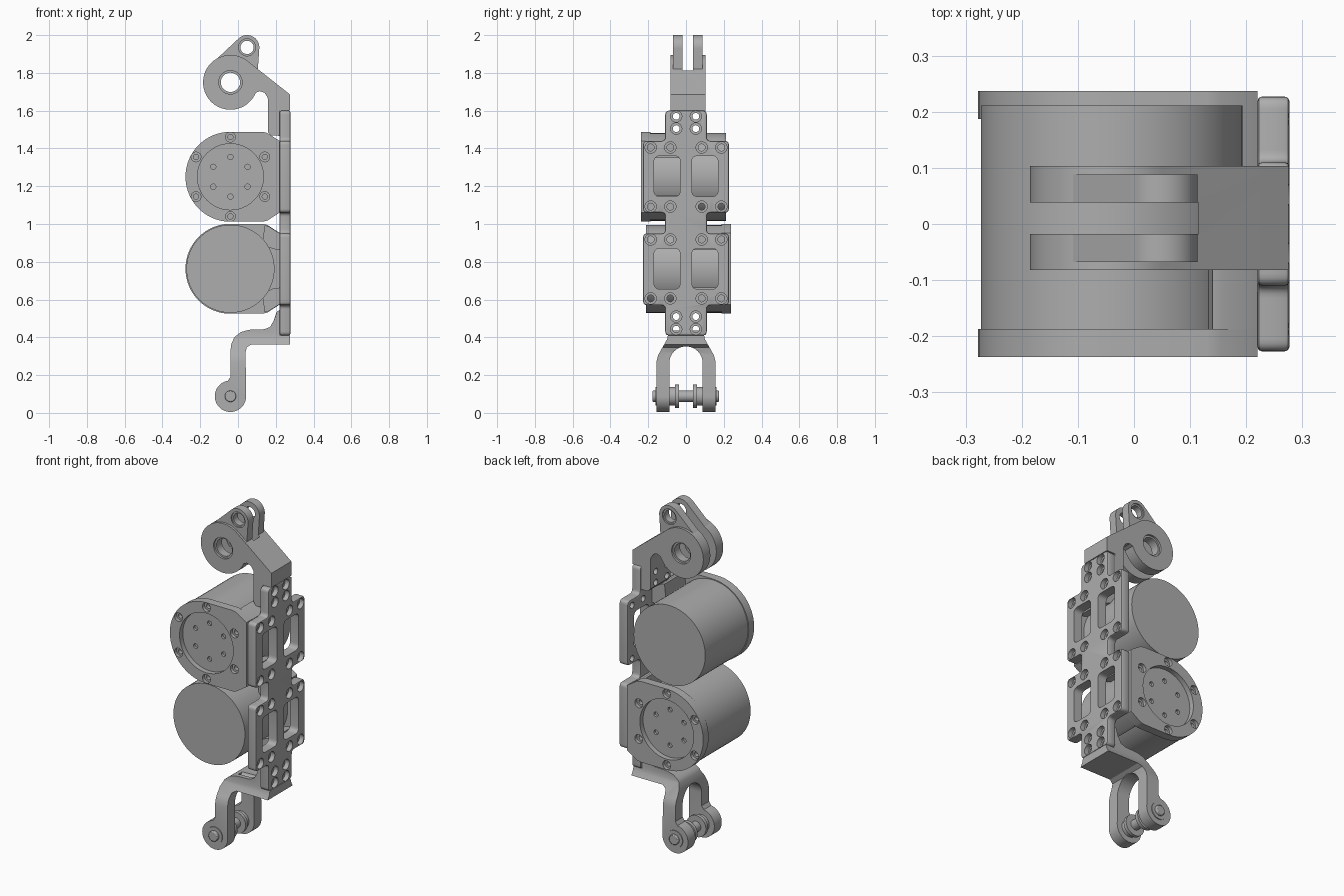
import bpy, bmesh
from math import sin, cos, pi, radians
from mathutils import Vector

if "Cube" in bpy.data.objects:
    bpy.data.objects.remove(bpy.data.objects["Cube"])

GREY = (0.42, 0.42, 0.42, 1)
metal = bpy.data.materials.new("grey metal")
metal.use_nodes = True
metal.diffuse_color = GREY
metal.node_tree.nodes["Principled BSDF"].inputs["Base Color"].default_value = GREY
made = []


def arc(cx, cy, r, start=0, end=360, n=48):
    """Points on an arc; a full turn leaves out the repeated end point."""
    last = n if end - start == 360 else n + 1
    angles = [radians(start + (end - start) * i / n) for i in range(last)]
    return [(cx + r * cos(t), cy + r * sin(t)) for t in angles]


def fillet(points, r, n=5):
    """Round every corner of a closed profile."""
    out = []
    for i, p in enumerate(points):
        p, a, b = Vector(p), Vector(points[i - 1]), Vector(points[(i + 1) % len(points)])
        s = p + (a - p).normalized() * min(r, (a - p).length * 0.45)
        e = p + (b - p).normalized() * min(r, (b - p).length * 0.45)
        for k in range(n + 1):
            t = k / n
            out.append(tuple(s * (1 - t) ** 2 + p * 2 * t * (1 - t) + e * t * t))
    return out


def hull(c1, r1, c2, r2):
    """Outline of a tapered link around two circles."""
    d = Vector(c2) - Vector(c1)
    from_x = d.angle_signed(Vector((1, 0))) * 180 / pi
    spread = 90 - math_asin((r1 - r2) / d.length)
    return (arc(*c2, r2, from_x - spread, from_x + spread, 32)
            + arc(*c1, r1, from_x + spread, from_x + 360 - spread, 48))


def math_asin(v):
    return 90 - Vector((v, (1 - v * v) ** 0.5)).angle(Vector((1, 0))) * 180 / pi


def solid(name, parts, bevel=0):
    """Extrude profiles along x (profile is y,z) or y (profile is x,z)."""
    bm = bmesh.new()
    for points, axis, a, b in parts:
        rings = []
        for d in (a, b):
            rings.append([bm.verts.new((d, u, v) if axis == "x" else (u, d, v)) for u, v in points])
        bm.faces.new(rings[0])
        bm.faces.new(rings[1][::-1])
        for i in range(len(points)):
            bm.faces.new((rings[0][i - 1], rings[0][i], rings[1][i], rings[1][i - 1]))
    bmesh.ops.recalc_face_normals(bm, faces=bm.faces)
    mesh = bpy.data.meshes.new(name)
    bm.to_mesh(mesh)
    bm.free()
    ob = bpy.data.objects.new(name, mesh)
    bpy.context.scene.collection.objects.link(ob)
    mesh.materials.append(metal)
    if bevel:
        mod = ob.modifiers.new("soft edges", "BEVEL")
        mod.width, mod.segments, mod.angle_limit = bevel, 2, radians(40)
    made.append(ob)
    return ob


def cut(ob, parts, operation="DIFFERENCE"):
    """Apply a boolean with temporary cutters."""
    cutter = solid("cutter", parts)
    made.remove(cutter)
    cutter.hide_render = True
    mod = ob.modifiers.new("cut", "BOOLEAN")
    mod.object, mod.operation, mod.solver = cutter, operation, "EXACT"
    bpy.context.view_layer.update()
    graph = bpy.context.evaluated_depsgraph_get()
    mesh = bpy.data.meshes.new_from_object(ob.evaluated_get(graph))
    ob.modifiers.clear()
    ob.data = mesh
    mesh.materials.clear()
    mesh.materials.append(metal)
    bpy.data.objects.remove(cutter)


def mirrored(half):
    return half + [(-u, v) for u, v in reversed(half)]


# Motors: one flange faces forward, the other backward
def motor(name, zc, s):
    cx = -0.04
    outline = arc(cx, zc, 0.238, 90, 270) + [
        (0.13, zc - 0.238), (0.155, zc - 0.232), (0.22, zc - 0.19),
        (0.22, zc + 0.19), (0.155, zc + 0.232), (0.13, zc + 0.238)]
    flange = solid(name + "_flange", [(outline, "y", -0.237 * s, -0.187 * s)])
    spots = [(cos(radians(30 + 60 * i)), sin(radians(30 + 60 * i))) for i in range(6)]

    def holes(ring, r, y0, y1):
        return [(arc(cx + ring * u, zc + ring * v, r, n=16), "y", y0 * s, y1 * s) for u, v in spots]

    cut(flange, [(arc(cx, zc, 0.175), "y", -0.26 * s, -0.207 * s)] + holes(0.21, 0.026, -0.26, -0.217))
    cut(flange, holes(0.105, 0.014, -0.25, -0.193) + holes(0.21, 0.014, -0.25, -0.195))
    solid(name + "_body", [(arc(cx, zc, 0.233, n=72), "y", -0.187 * s, 0.211 * s)])
    leg = [(0.13, 0.13), (0.14, 0.23), (0.16, 0.226), (0.22, 0.188), (0.22, 0.1), (0.185, 0.105)]
    solid(name + "_feet", [([(x, zc + k * z) for x, z in leg], "y", -0.19 * s, 0) for k in (1, -1)])


motor("upper_motor", 1.25, 1)
motor("lower_motor", 0.763, -1)

# Mounting plate with windows and counterbored holes
half = [(0.11, 0.41), (0.11, 0.57), (0.227, 0.57), (0.227, 0.95), (0.11, 0.95),
        (0.11, 1.06), (0.227, 1.06), (0.227, 1.44), (0.11, 1.44), (0.11, 1.6)]
plate = solid("mounting_plate", [(fillet(mirrored(half), 0.022), "x", 0.22, 0.277)], 0.008)
windows = []
for zc in (1.253, 0.763):
    for yc in (-0.1, 0.1):
        box = [(yc + a * 0.069, zc + b * 0.107) for a, b in ((-1, -1), (1, -1), (1, 1), (-1, 1))]
        windows.append((fillet(box, 0.03), "x", 0.1, 0.4))
cut(plate, windows)
end_spots = [(y, z) for y in (-0.052, 0.052) for z in (1.57, 1.505, 0.51, 0.443)]
spots = end_spots + [(k * y, z) for y in (0.083, 0.187) for k in (1, -1)
                     for z in (1.405, 1.092, 0.918, 0.606)]
bores = [(arc(y, z, 0.018, n=20), "x", 0.1, 0.4) for y, z in spots]
end_bores = [(arc(y, z, 0.018, n=20), "x", 0.05, 0.4) for y, z in end_spots]
cut(plate, [(arc(y, z, 0.03, n=24), "x", 0.25, 0.4) for y, z in spots])
cut(plate, bores)

# Upper bracket: thick knuckle arm and thinner link lugs, split by a slot
BIG, SMALL = (-0.04, 1.75), (0.048, 1.935)
slot = ([(-0.3, 1.5), (0.115, 1.5), (0.115, 2.1), (-0.3, 2.1)], "y", -0.018, 0.038)
arm_outline = arc(*BIG, 0.145, 51, 328) + [
    (0.095, 1.695), (0.115, 1.703), (0.14, 1.695), (0.157, 1.67), (0.16, 1.64), (0.16, 1.485),
    (0.175, 1.468), (0.22, 1.467), (0.22, 1.602), (0.275, 1.602), (0.275, 1.686)]
arm = solid("upper_bracket_arm", [(arm_outline, "y", -0.082, 0.103)])
link = solid("upper_bracket_lugs", [(hull(BIG, 0.14, SMALL, 0.065), "y", -0.068, 0.088)])
pivots = [(arc(*BIG, 0.062), "y", -0.3, 0.3), (arc(*SMALL, 0.045), "y", -0.3, 0.3)]
for part in (arm, link):
    cut(part, [slot])
    cut(part, pivots)
cut(arm, end_bores[:2] + end_bores[4:6])

# Bushes set inside the pivot holes
for name, centre, r, hole, spans in (
        ("knuckle_bush", BIG, 0.063, 0.051, ((-0.07, -0.02), (0.04, 0.091))),
        ("lug_bush", SMALL, 0.046, 0.035, ((-0.06, -0.02), (0.04, 0.08)))):
    bush = solid(name, [(arc(*centre, r), "y", a, b) for a, b in spans])
    cut(bush, [(arc(*centre, hole), "y", -0.3, 0.3)])

# Lower fork: side profile trimmed to an arched front shape
PIN = (-0.04, 0.088)
side = arc(*PIN, 0.083, 100, 360) + [
    (0.04, 0.32), (0.046, 0.347), (0.07, 0.362), (0.275, 0.362), (0.275, 0.41), (0.22, 0.41),
    (0.22, 0.545), (0.205, 0.535), (0.19, 0.49), (0.17, 0.455), (0.14, 0.443), (0.06, 0.44),
    (0.015, 0.428), (-0.02, 0.4), (-0.037, 0.36), (-0.04, 0.32), (-0.04, 0.19)]
fork = solid("lower_fork", [(side, "y", -0.3, 0.3)])
outer = [(0.157, -0.05), (0.157, 0.27), (0.148, 0.305), (0.1, 0.39), (0.096, 0.41), (0.096, 0.6)]
arch = [(0.088 * u, 0.265 + 0.087 * v) for u, v in arc(0, 0, 1, 180, 0, 24)]
frame = outer + [(-u, v) for u, v in reversed(outer)] + [(-0.088, -0.05)] + arch + [(0.088, -0.05)]
cut(fork, [(frame, "x", -0.4, 0.4)], "INTERSECT")
cut(fork, end_bores[2:4] + end_bores[6:])

# Pivot pin with bushes and washers
solid("fork_pin", [(arc(*PIN, 0.03, n=32), "y", -0.178, 0.175)], 0.005)
for name, r, a, b in (("pin_bush", 0.05, 0.05, 0.09), ("pin_collar", 0.063, 0.038, 0.058),
                      ("pin_washer", 0.05, 0.15, 0.162)):
    solid(name, [(arc(*PIN, r), "y", k * a, k * b) for k in (1, -1)])

# Smooth round faces, keep edges sharp
bpy.ops.object.select_all(action="DESELECT")
for ob in made:
    ob.select_set(True)
bpy.context.view_layer.objects.active = made[0]
bpy.ops.object.shade_smooth_by_angle(angle=radians(30))
